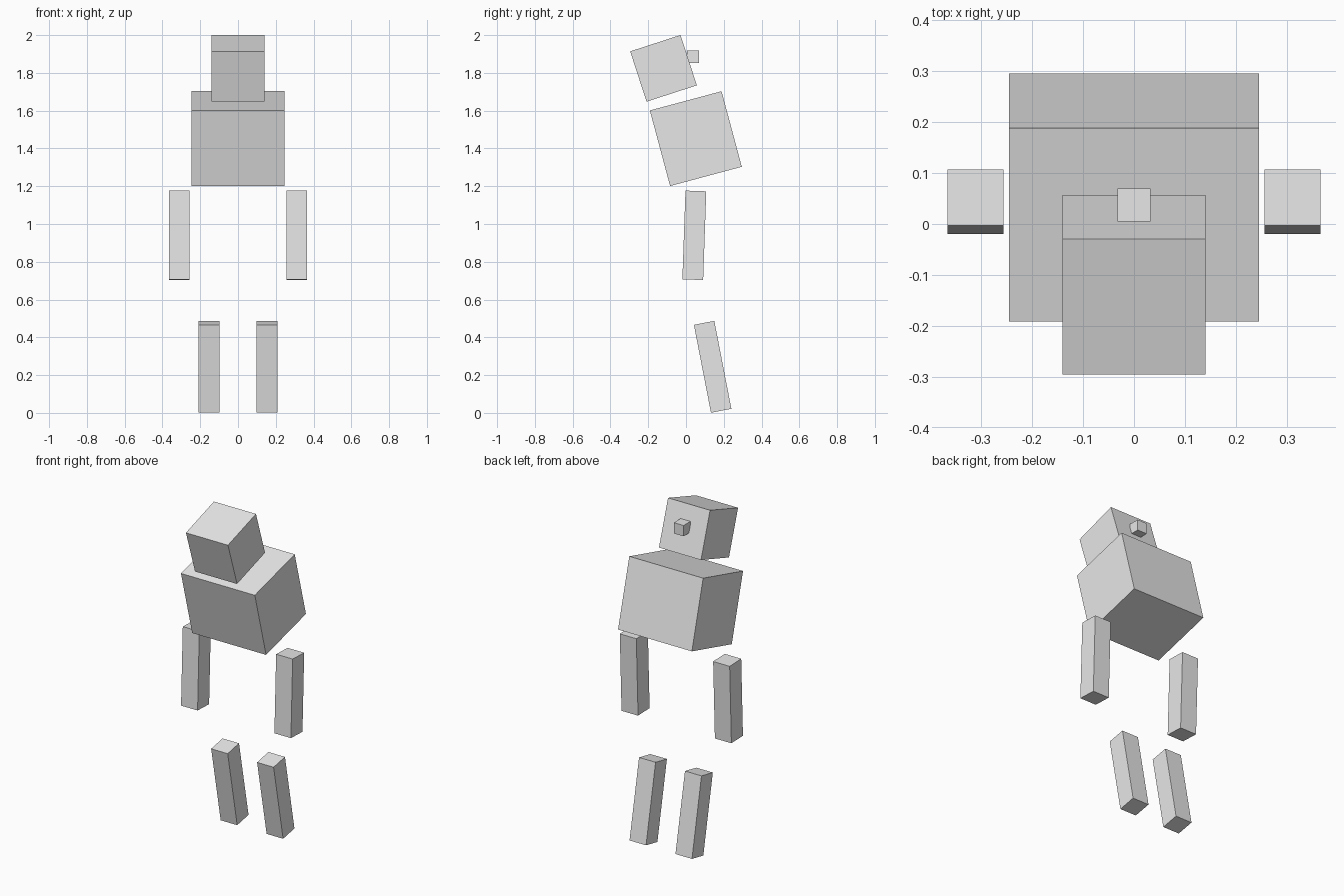
import bpy
import math

if "Cube" in bpy.data.objects:
    bpy.data.objects.remove(bpy.data.objects["Cube"])

# One flat grey for everything
grey = bpy.data.materials.new("light_grey")
grey.diffuse_color = (0.8, 0.8, 0.8, 1.0)
grey.use_nodes = True
grey.node_tree.nodes["Principled BSDF"].inputs["Base Color"].default_value = grey.diffuse_color


def box(name, centre, size, tilt=0.0):
    """Box of the given size, tilted in degrees about the x axis."""
    bpy.ops.mesh.primitive_cube_add(size=1, location=centre,
                                    rotation=(math.radians(tilt), 0, 0))
    ob = bpy.context.object
    ob.name = name
    ob.scale = size
    bpy.ops.object.transform_apply(location=False, rotation=False, scale=True)
    ob.data.materials.append(grey)
    return ob


# Torso leaning forward, head looking down, small knob behind the head
box("torso", (0, 0.052, 1.452), (0.492, 0.393, 0.414), 15)
box("head", (0, -0.119, 1.824), (0.28, 0.28, 0.28), 18)
box("head_knob", (0, 0.037, 1.885), (0.065, 0.065, 0.065))

# Paired floating limbs
for side, sx in (("left", 1), ("right", -1)):
    box(side + "_arm", (sx * 0.311, 0.044, 0.94), (0.11, 0.11, 0.47), -2)
    box(side + "_leg", (sx * 0.153, 0.141, 0.244), (0.11, 0.11, 0.474), 11)
